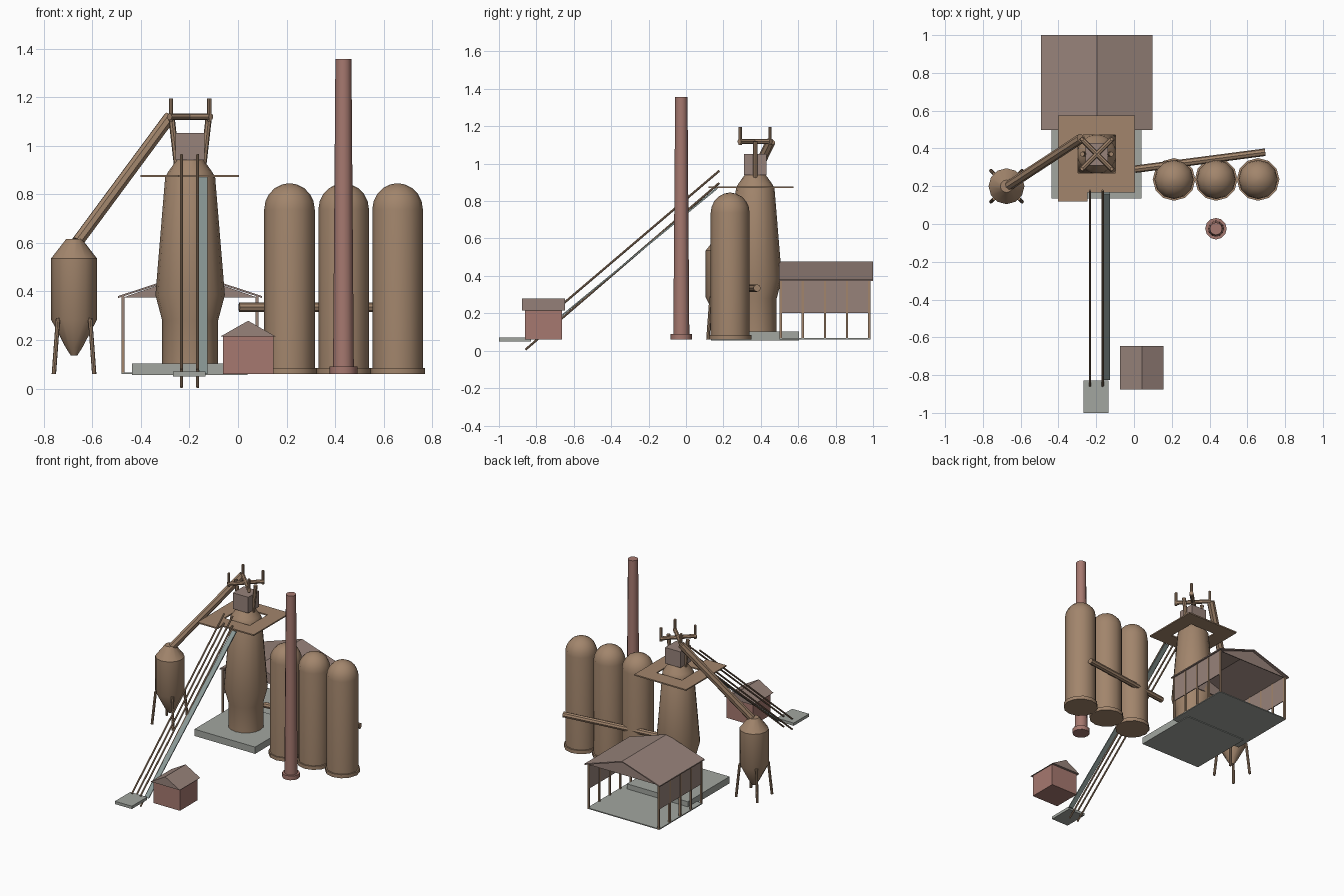
import bpy, bmesh, math
from mathutils import Vector

if "Cube" in bpy.data.objects:
    bpy.data.objects.remove(bpy.data.objects["Cube"])


def mat(name, r, g, b):
    m = bpy.data.materials.new(name)
    m.diffuse_color = (r, g, b, 1)
    m.use_nodes = True
    m.node_tree.nodes["Principled BSDF"].inputs["Base Color"].default_value = m.diffuse_color
    return m


RUST = mat("rusty_steel", 0.36, 0.235, 0.15)
BRICK = mat("red_brick", 0.38, 0.19, 0.16)
ROOF = mat("roof_sheet", 0.31, 0.225, 0.195)
CONC = mat("concrete", 0.36, 0.38, 0.35)
STEEL = mat("grey_green_steel", 0.25, 0.31, 0.30)


def finish(name, bm, material, smooth=False):
    bmesh.ops.recalc_face_normals(bm, faces=bm.faces[:])
    me = bpy.data.meshes.new(name)
    bm.to_mesh(me)
    bm.free()
    ob = bpy.data.objects.new(name, me)
    bpy.context.collection.objects.link(ob)
    me.materials.append(material)
    if smooth:
        bpy.ops.object.select_all(action='DESELECT')
        ob.select_set(True)
        bpy.context.view_layer.objects.active = ob
        bpy.ops.object.shade_smooth_by_angle(angle=math.radians(35))
    return ob


def prism(name, pts, axis, lo, hi, material):
    """Extrude a 2D outline along x, y or z (outline uses the other two axes)."""
    bm = bmesh.new()
    rings = []
    for d in (lo, hi):
        ring = []
        for a, b in pts:
            co = {'x': (d, a, b), 'y': (a, d, b), 'z': (a, b, d)}[axis]
            ring.append(bm.verts.new(co))
        rings.append(ring)
        bm.faces.new(ring)
    n = len(pts)
    for i in range(n):
        j = (i + 1) % n
        bm.faces.new((rings[0][i], rings[0][j], rings[1][j], rings[1][i]))
    return finish(name, bm, material)


def box(name, x0, x1, y0, y1, z0, z1, material):
    return prism(name, [(x0, y0), (x1, y0), (x1, y1), (x0, y1)], 'z', z0, z1, material)


def lathe(name, x, y, profile, material, sides=12):
    """Capped solid of revolution from (radius, z) pairs."""
    bm = bmesh.new()
    rings = [[bm.verts.new((x + r * math.cos(2 * math.pi * i / sides),
                            y + r * math.sin(2 * math.pi * i / sides), z))
              for i in range(sides)] for r, z in profile]
    for a, b in zip(rings, rings[1:]):
        for i in range(sides):
            j = (i + 1) % sides
            bm.faces.new((a[i], a[j], b[j], b[i]))
    bm.faces.new(rings[0])
    bm.faces.new(rings[-1])
    return finish(name, bm, material, True)


def tube(name, p, q, r, material=RUST, sides=8):
    p, q = Vector(p), Vector(q)
    bm = bmesh.new()
    bmesh.ops.create_cone(bm, cap_ends=True, segments=sides, radius1=r, radius2=r,
                          depth=(q - p).length)
    rot = (q - p).to_track_quat('Z', 'Y').to_matrix().to_4x4()
    bmesh.ops.transform(bm, matrix=rot, verts=bm.verts[:])
    bmesh.ops.translate(bm, vec=(p + q) / 2, verts=bm.verts[:])
    return finish(name, bm, material, True)


# Blast furnace on its foundation, with the charging hopper
FX, FY = -0.197, 0.37
box("furnace_foundation", -0.437, 0.04, 0.135, 0.604, 0.055, 0.103, CONC)
lathe("furnace_stack", FX, FY, [(0.115, 0.10), (0.115, 0.28), (0.143, 0.385), (0.103, 0.87),
                                (0.09, 0.893), (0.053, 0.945)], RUST, 16)
box("charging_hopper", FX - 0.06, FX + 0.06, FY - 0.06, FY + 0.06, 0.94, 1.053, ROOF)

# Working platform: four strips around a square opening
for side, x0, x1, y0, y1 in (("left", -0.402, -0.297, 0.12, 0.574),
                             ("left_front", -0.297, -0.245, 0.12, 0.17),
                             ("right", -0.097, 0.005, 0.168, 0.574),
                             ("front", -0.297, -0.097, 0.168, 0.27),
                             ("back", -0.297, -0.097, 0.47, 0.574)):
    box("platform_" + side, x0, x1, y0, y1, 0.87, 0.879, RUST)

# Gas uptakes, crossed header pipes and bleeder posts
for s in (-1, 1):
    tube("uptake", (FX + s * 0.053, FY, 0.91), (FX + s * 0.077, FY, 1.12), 0.013)
    tube("cross_pipe", (FX - 0.085, FY - s * 0.085, 1.119), (FX + 0.085, FY + s * 0.085, 1.119), 0.014)
    for t in (-1, 1):
        tube("bleeder_post", (FX + s * 0.079, FY + t * 0.079, 1.10),
             (FX + s * 0.079, FY + t * 0.079, 1.195), 0.009)

# Downcomer and dust catcher
DX, DY = -0.675, 0.20
tube("downcomer", (FX - 0.083, FY + 0.083, 1.119), (-0.66, 0.205, 0.605), 0.026)
lathe("dust_catcher", DX, DY, [(0.014, 0.137), (0.035, 0.17), (0.095, 0.285), (0.095, 0.535),
                               (0.033, 0.615)], RUST)
for s in (-1, 1):
    for t in (-1, 1):
        tube("dust_catcher_leg", (DX + s * 0.066, DY + t * 0.066, 0.29),
             (DX + s * 0.083, DY + t * 0.083, 0.06), 0.009)

# Three domed hot stoves and the blast main behind them
dome = [(0.104 * math.cos(a), 0.738 + 0.107 * math.sin(a))
        for a in (math.radians(d) for d in (0, 18, 36, 54, 72, 86))]
for x in (0.212, 0.435, 0.657):
    lathe("hot_stove", x, 0.236, [(0.104, 0.065)] + dome, RUST)
    lathe("stove_base_ring", x, 0.236, [(0.113, 0.06), (0.113, 0.085)], RUST)
tube("blast_main", (0.005, 0.29, 0.335), (0.695, 0.38, 0.335), 0.02)

# Chimney
lathe("chimney", 0.434, -0.025, [(0.043, 0.06), (0.033, 1.357)], BRICK)
lathe("chimney_base", 0.434, -0.025, [(0.057, 0.06), (0.057, 0.09)], BRICK)

# Inclined skip hoist: two rails on two levels, plus a stairway
for x in (-0.233, -0.166):
    tube("skip_rail_lower", (x, -0.858, 0.006), (x, 0.178, 0.897), 0.006)
    tube("skip_rail_upper", (x, -0.858, 0.08), (x, 0.178, 0.962), 0.006)
prism("hoist_stairway", [(-0.825, 0.06), (-0.815, 0.06), (0.17, 0.866), (0.16, 0.87)],
      'x', -0.16, -0.126, STEEL)
box("skip_pit_slab", -0.267, -0.134, -1.0, -0.828, 0.05, 0.07, CONC)

# Hoist house with a gabled roof
box("hoist_house_walls", -0.062, 0.147, -0.862, -0.663, 0.06, 0.216, BRICK)
prism("hoist_house_roof", [(-0.073, 0.214), (0.156, 0.214), (0.0415, 0.279)],
      'y', -0.877, -0.647, ROOF)

# Casting shed: floor, posts, hanging side walls, gables and roof
SX = -0.197
box("shed_floor", SX - 0.283, SX + 0.283, 0.5, 0.985, 0.06, 0.067, CONC)
prism("shed_roof", [(SX - 0.296, 0.373), (SX, 0.470), (SX + 0.296, 0.373), (SX + 0.296, 0.381),
                    (SX, 0.478), (SX - 0.296, 0.381)], 'y', 0.497, 1.0, ROOF)
for y in (0.503, 0.977):
    prism("shed_gable", [(SX - 0.278, 0.374), (SX + 0.278, 0.374), (SX, 0.472)],
          'y', y, y + 0.006, ROOF)
for s in (-1, 1):
    x = SX + s * 0.276
    box("shed_side_wall", x - 0.003, x + 0.003, 0.5, 0.983, 0.202, 0.382, ROOF)
    for i in range(5):
        y = 0.506 + i * 0.1183
        box("shed_post", x - 0.006, x + 0.006, y - 0.006, y + 0.006, 0.06, 0.38, RUST)
